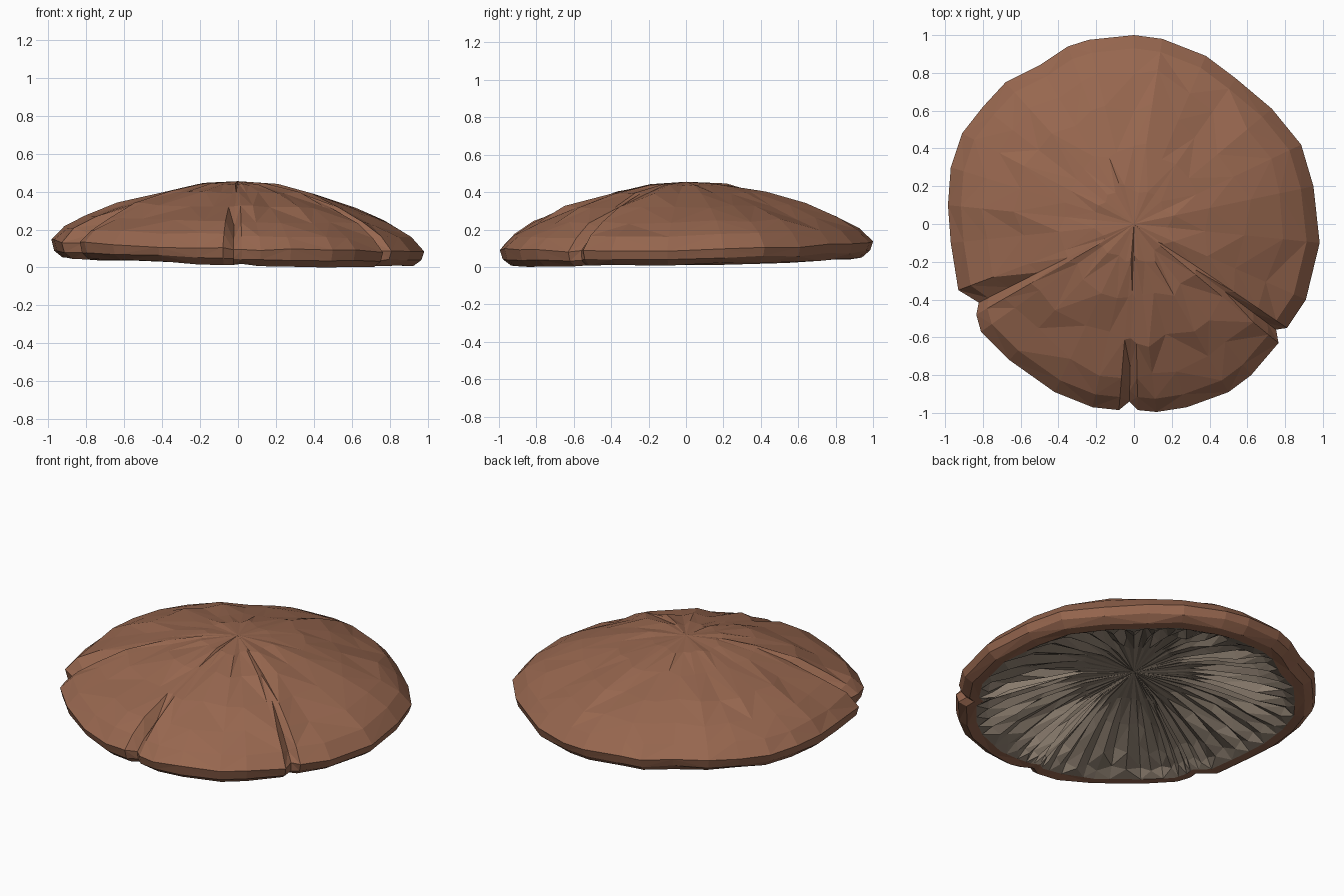
import bpy, bmesh, math, random
from mathutils import Vector

if "Cube" in bpy.data.objects:
    bpy.data.objects.remove(bpy.data.objects["Cube"])

random.seed(7)


def material(name, rgb):
    m = bpy.data.materials.new(name)
    m.diffuse_color = (*rgb, 1)
    m.use_nodes = True
    m.node_tree.nodes["Principled BSDF"].inputs["Base Color"].default_value = m.diffuse_color
    return m


BROWN = material("cap brown", (0.31, 0.135, 0.078))
GREY = material("gill grey brown", (0.27, 0.215, 0.165))

# rim outline seen from above, clockwise from the back
RIM = [(0, 1), (.15, .98), (.38, .89), (.54, .77), (.73, .61), (.885, .42), (.95, .2),
       (.983, -.1), (.91, -.4), (.81, -.55), (.76, -.565), (.765, -.63), (.62, -.8),
       (.5, -.89), (.28, -.97), (.12, -.995), (.02, -.985), (-.025, -.95), (-.08, -.985),
       (-.22, -.97), (-.42, -.89), (-.66, -.72), (-.81, -.57), (-.835, -.48),
       (-.83, -.42), (-.93, -.35), (-.97, -.1), (-.985, .1), (-.97, .3), (-.91, .48),
       (-.8, .62), (-.68, .75), (-.5, .84), (-.35, .94), (-.24, .975)]
CREASES = (10, 17, 24)      # rim points where the edge is split
N = len(RIM)

# cap profile: share of rim radius, height, crease depth
PROFILE = [(.2, .447, 0), (.4, .405, 0), (.62, .337, .004), (.8, .262, .025),
           (.93, .195, .03), (1, .125, 0), (.985, .075, 0), (.94, .04, 0), (.885, .04, 0)]


def lean(x, y, t):
    """Rim sits lower at the front right and higher at the back left."""
    return (-.026 * x + .02 * y) * t * t


def cap_rings():
    rings = []
    for t, z, depth in PROFILE:
        ring = []
        for i, (x, y) in enumerate(RIM):
            k = t
            h = z + lean(x, y, t) + random.uniform(-.007, .007)
            if t < .9:
                k += random.uniform(-.035, .035) * (t < .85)
            if i in CREASES:
                h -= depth
                if t == 1:
                    k -= .01
            ring.append(Vector((x * k, y * k, max(h, 0))))
        rings.append(ring)
    return rings


def skin(name, rings, centre, mat):
    """Closed rings joined in triangles, with a fan to the centre of the first."""
    bm = bmesh.new()
    hub = bm.verts.new(centre)
    rows = [[bm.verts.new(p) for p in r] for r in rings]
    n = len(rows[0])
    for i in range(n):
        j = (i + 1) % n
        bm.faces.new((hub, rows[0][j], rows[0][i]))
        for a, b in zip(rows, rows[1:]):
            if i % 2:
                bm.faces.new((a[i], a[j], b[i]))
                bm.faces.new((a[j], b[j], b[i]))
            else:
                bm.faces.new((a[i], a[j], b[j]))
                bm.faces.new((a[i], b[j], b[i]))
    bm.normal_update()
    me = bpy.data.meshes.new(name)
    bm.to_mesh(me)
    bm.free()
    me.materials.append(mat)
    ob = bpy.data.objects.new(name, me)
    bpy.context.collection.objects.link(ob)
    return ob


# mushroom cap with rolled edge
rings = cap_rings()
cap = skin("mushroom_cap", rings, (0, 0, .462), BROWN)

# hollow underside with alternating gill ridges
edge = []
for i in range(N):
    a, b = rings[-1][i], rings[-1][(i + 1) % N]
    edge += [a, a.lerp(b, 1 / 3), a.lerp(b, 2 / 3)]
gill_rings = []
for t, z, wave in ((.34, .225, .004), (.58, .185, .018), (.8, .125, .025), (.93, .075, .016)):
    ring = []
    for i, p in enumerate(edge):
        k = t + random.uniform(-.05, .05)
        if t > .9:
            k = t + random.uniform(-.02, .02)
        side = 1 if i % 2 else -1
        h = z + side * wave * random.uniform(.4, 1.3) + lean(p.x, p.y, t)
        ring.append(Vector((p.x * k, p.y * k, h)))
    gill_rings.append(ring)
gill_rings.append(edge)
gills = skin("gills", gill_rings, (0, 0, .235), GREY)
gills.data.flip_normals()

# rest the cap on the ground
low = min(v.co.z for v in cap.data.vertices)
for ob in (cap, gills):
    for v in ob.data.vertices:
        v.co.z -= low
